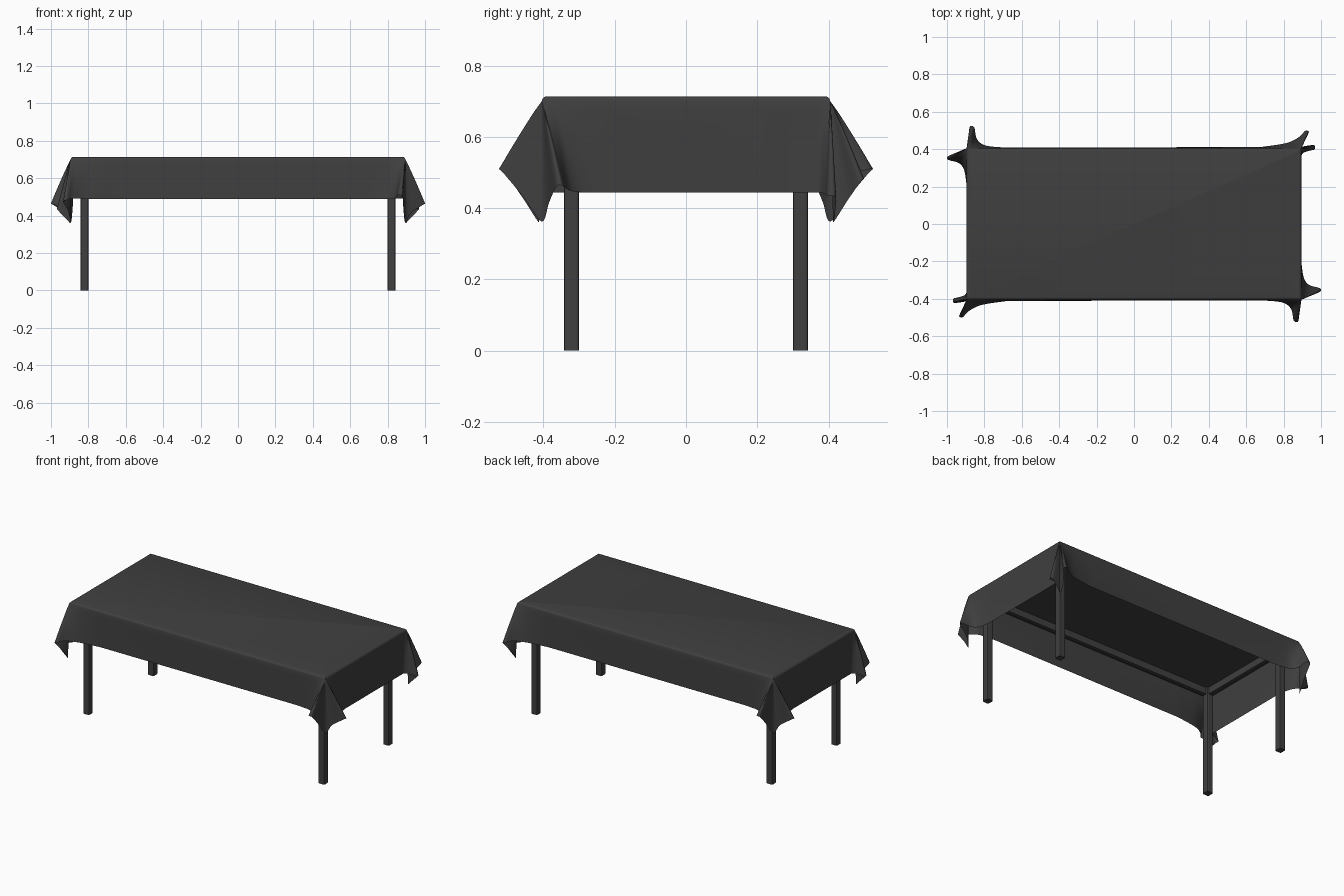
import bpy, bmesh, math
from mathutils import Vector

if "Cube" in bpy.data.objects:
    bpy.data.objects.remove(bpy.data.objects["Cube"])

TOP, HX, HY, R = 0.714, 0.895, 0.405, 0.014

mat = bpy.data.materials.new("dark_grey")
mat.diffuse_color = (0.05, 0.05, 0.05, 1)
mat.use_nodes = True
mat.node_tree.nodes["Principled BSDF"].inputs["Base Color"].default_value = mat.diffuse_color


def finish(name, bm):
    me = bpy.data.meshes.new(name)
    bm.to_mesh(me)
    bm.free()
    ob = bpy.data.objects.new(name, me)
    bpy.context.collection.objects.link(ob)
    me.materials.append(mat)
    return ob


def box(name, lo, hi, bevel=0.0):
    bm = bmesh.new()
    bmesh.ops.create_cube(bm, size=1)
    for v in bm.verts:
        v.co = Vector([lo[i] if v.co[i] < 0 else hi[i] for i in range(3)])
    if bevel:
        up = [e for e in bm.edges if abs(e.verts[0].co.z - e.verts[1].co.z) > 0.1]
        bmesh.ops.bevel(bm, geom=up, offset=bevel, segments=2, profile=0.5, affect='EDGES')
    return finish(name, bm)


# Table under the cloth: board, rails, legs
box("table_board", (-HX + .005, -HY + .005, 0.688), (HX - .005, HY - .005, TOP - 0.004))
for s, n in ((-1, "front"), (1, "back")):
    y = sorted((s * 0.312, s * 0.335))
    box(n + "_rail", (-0.81, y[0], 0.645), (0.81, y[1], 0.69))
    x = sorted((s * 0.81, s * 0.832))
    box(("left" if s < 0 else "right") + "_rail", (x[0], -0.31, 0.645), (x[1], 0.31, 0.69))
    for t, m in ((-1, "left"), (1, "right")):
        x = sorted((t * 0.80, t * 0.842))
        y = sorted((s * 0.30, s * 0.343))
        box(f"{n}_{m}_leg", (x[0], y[0], 0), (x[1], y[1], 0.69), 0.007)

# Corner drape controls, end side to long side:
# anchor along end edge, anchor along long edge, hem out in x, hem out in y, drop
WIDE = [(-.20, 0, .00, -.20, .27), (-.10, 0, .012, -.12, .27), (-.04, 0, .04, -.08, .265),
        (0, 0, .09, -.065, .255), (0, 0, .105, -.055, .25), (0, 0, .095, -.04, .255),
        (0, 0, .03, -.02, .30), (0, 0, .0, .0, .352), (0, 0, -.01, .05, .285),
        (0, 0, -.015, .108, .215), (0, 0, -.025, .12, .205), (0, 0, -.042, .108, .205),
        (0, -.03, -.055, .05, .22), (0, -.08, -.10, .015, .225), (0, -.2, -.2, .004, .225)]
TIGHT = [(-.20, 0, .0, -.20, .27), (-.08, 0, .0, -.07, .27), (-.03, 0, .005, -.03, .27),
         (0, 0, .04, -.014, .275), (0, 0, .07, -.006, .28), (0, 0, .068, .016, .285),
         (0, 0, .02, .012, .335), (0, 0, .0, .01, .352), (0, 0, .012, .05, .29),
         (0, 0, .04, .085, .24), (0, 0, .02, .093, .23), (0, -.03, -.01, .062, .222),
         (0, -.10, -.08, .028, .224), (0, -.24, -.22, .006, .225)]


def smooth(pts, n=5):
    out = []
    for i in range(len(pts) - 1):
        p0, p1, p2 = pts[max(i - 1, 0)], pts[i], pts[i + 1]
        p3 = pts[min(i + 2, len(pts) - 1)]
        for k in range(n):
            t = k / n
            row = []
            for j, (a, b, c, d) in enumerate(zip(p0, p1, p2, p3)):
                if j < 2:
                    row.append(b + (c - b) * t)
                else:
                    row.append(0.5 * (2 * b + (c - a) * t + (2 * a - 5 * b + 4 * c - d) * t * t
                                      + (3 * b - a - 3 * c + d) * t ** 3))
            out.append(row)
    return out + [list(pts[-1])]


# Tablecloth: flat top, rounded rim, hanging panels and corner folds
columns = []
for sx, sy, ctrl in ((1, -1, WIDE), (1, 1, TIGHT), (-1, 1, WIDE), (-1, -1, TIGHT)):
    rows = smooth(ctrl)
    if sx * sy < 0:
        rows.reverse()
    for ay, ax, u, v, drop in rows:
        a = Vector((HX + ax, HY + ay))
        c = Vector((min(a.x, HX - R), min(a.y, HY - R)))
        hem = Vector((HX + u, HY + v))
        col = []
        for k in range(4):
            th = math.pi / 2 * k / 3
            p = c + (a - c) * math.sin(th)
            col.append((sx * p.x, sy * p.y, TOP - R * (1 - math.cos(th))))
        for k in range(1, 9):
            t = k / 8
            p = a + (hem - a) * t ** 0.93
            col.append((sx * p.x, sy * p.y, TOP - R - (drop - R) * t))
        columns.append(col)

bm = bmesh.new()
grid = [[bm.verts.new(p) for p in col] for col in columns]
for i, c0 in enumerate(grid):
    c1 = grid[(i + 1) % len(grid)]
    for k in range(len(c0) - 1):
        bm.faces.new((c0[k], c0[k + 1], c1[k + 1], c1[k]))
bm.faces.new([c[0] for c in grid])
bmesh.ops.remove_doubles(bm, verts=bm.verts, dist=1e-5)
bmesh.ops.recalc_face_normals(bm, faces=bm.faces)
cloth = finish("tablecloth", bm)
bpy.ops.object.select_all(action='DESELECT')
cloth.select_set(True)
bpy.context.view_layer.objects.active = cloth
bpy.ops.object.shade_smooth_by_angle(angle=math.radians(50))
